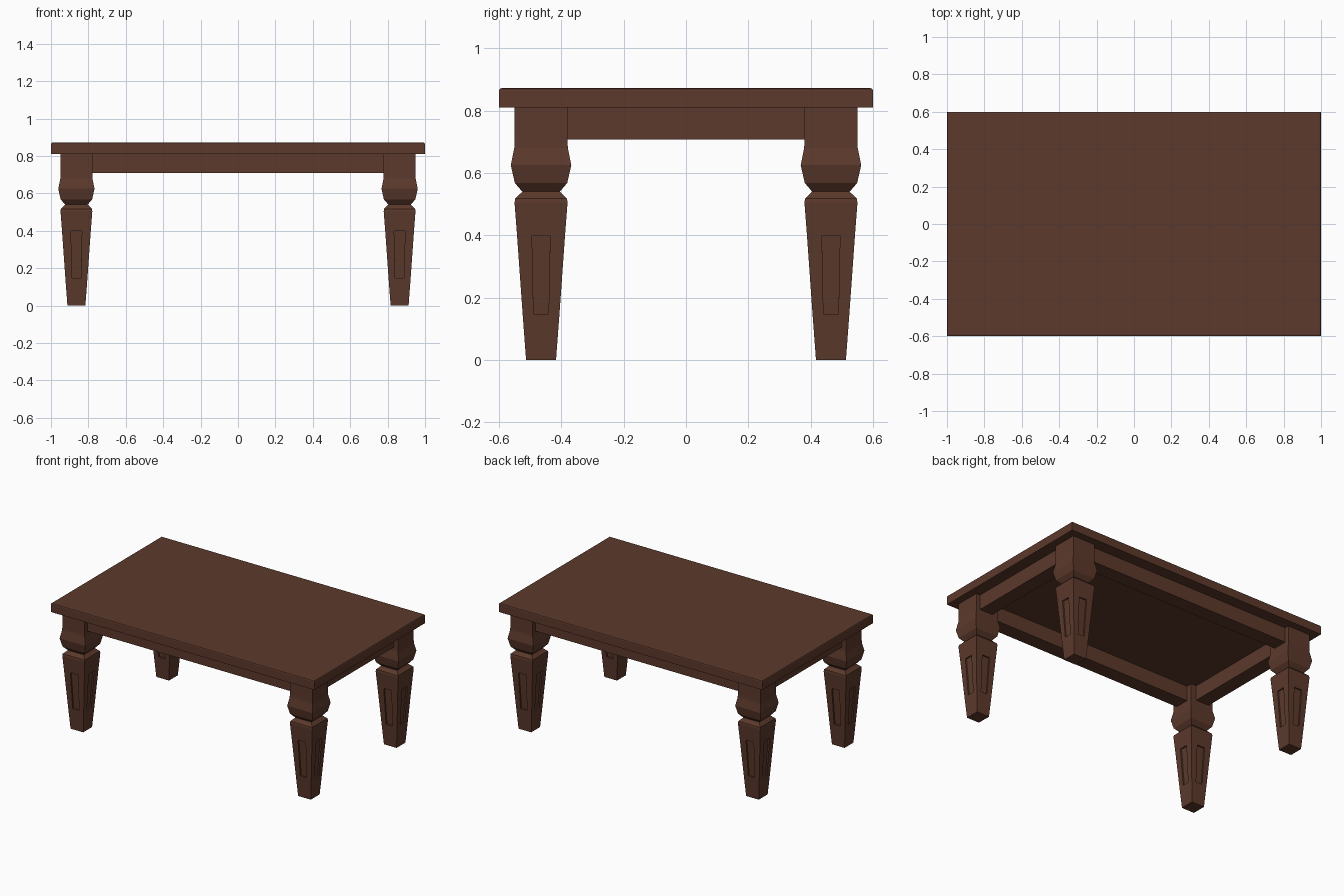
import bpy, bmesh
from mathutils import Vector

if "Cube" in bpy.data.objects:
    bpy.data.objects.remove(bpy.data.objects["Cube"])

wood = bpy.data.materials.new("dark brown wood")
wood.diffuse_color = (0.107, 0.041, 0.025, 1)
wood.use_nodes = True
wood.node_tree.nodes["Principled BSDF"].inputs["Base Color"].default_value = wood.diffuse_color


def finish(name, bm):
    bmesh.ops.recalc_face_normals(bm, faces=bm.faces)
    me = bpy.data.meshes.new(name)
    bm.to_mesh(me)
    bm.free()
    me.materials.append(wood)
    ob = bpy.data.objects.new(name, me)
    bpy.context.collection.objects.link(ob)
    return ob


def box(name, lo, hi):
    bm = bmesh.new()
    bmesh.ops.create_cube(bm, size=1)
    lo, hi = Vector(lo), Vector(hi)
    for v in bm.verts:
        v.co = (lo + hi) / 2 + v.co * (hi - lo)
    return finish(name, bm)


# Table top with a small bevel on the upper edge
top = box("table_top", (-1, -0.6, 0.81), (1, 0.6, 0.872))
bm = bmesh.new()
bm.from_mesh(top.data)
edges = [e for e in bm.edges if all(v.co.z > 0.85 for v in e.verts)]
bmesh.ops.bevel(bm, geom=edges, offset=0.008, segments=2, profile=0.5, affect='EDGES')
bm.to_mesh(top.data)
bm.free()

# Square leg profile: height, half width, half width of the panel strip
PROFILE = [(0, 0.048, 0.021), (0.147, 0.059, 0.024), (0.40, 0.077, 0.029),
           (0.505, 0.085, 0.031), (0.518, 0.083, 0.031), (0.54, 0.060, 0.024),
           (0.568, 0.084, 0.031), (0.625, 0.097, 0.033), (0.68, 0.086, 0.031),
           (0.70, 0.085, 0.031), (0.81, 0.085, 0.031)]
PANEL_ROW = 1


def leg(name, cx, cy):
    bm = bmesh.new()
    rings = []
    for z, h, p in PROFILE:
        side = [(-h, -h), (-p, -h), (p, -h)]
        ring = []
        for _ in range(4):
            ring += [bm.verts.new((cx + x, cy + y, z)) for x, y in side]
            side = [(-y, x) for x, y in side]
        rings.append(ring)
    panels = []
    for r, (a, b) in enumerate(zip(rings, rings[1:])):
        for i in range(12):
            j = (i + 1) % 12
            f = bm.faces.new((a[i], a[j], b[j], b[i]))
            if r == PANEL_ROW and i % 3 == 1:
                panels.append(f)
    bm.faces.new(rings[0][::-1])
    bm.faces.new(rings[-1])
    # Sink a panel into each of the four sides
    bm.normal_update()
    normals = [f.normal.copy() for f in panels]
    sunk = bmesh.ops.extrude_discrete_faces(bm, faces=panels)["faces"]
    for f, n in zip(sunk, normals):
        bmesh.ops.translate(bm, verts=f.verts[:], vec=n * -0.01)
    finish(name, bm)


LX, LY = 0.864, 0.465
for sx, xn in ((-1, "left"), (1, "right")):
    for sy, yn in ((-1, "front"), (1, "back")):
        leg(f"{yn}_{xn}_leg", sx * LX, sy * LY)

# Apron rails between the legs
T = 0.05
for s, n in ((-1, "front"), (1, "back")):
    y = s * (LY + 0.005)
    box(n + "_apron", (-LX, y - T, 0.708), (LX, y + T, 0.81))
for s, n in ((-1, "left"), (1, "right")):
    x = s * (LX + 0.005)
    box(n + "_apron", (x - T, -LY, 0.708), (x + T, LY, 0.81))
